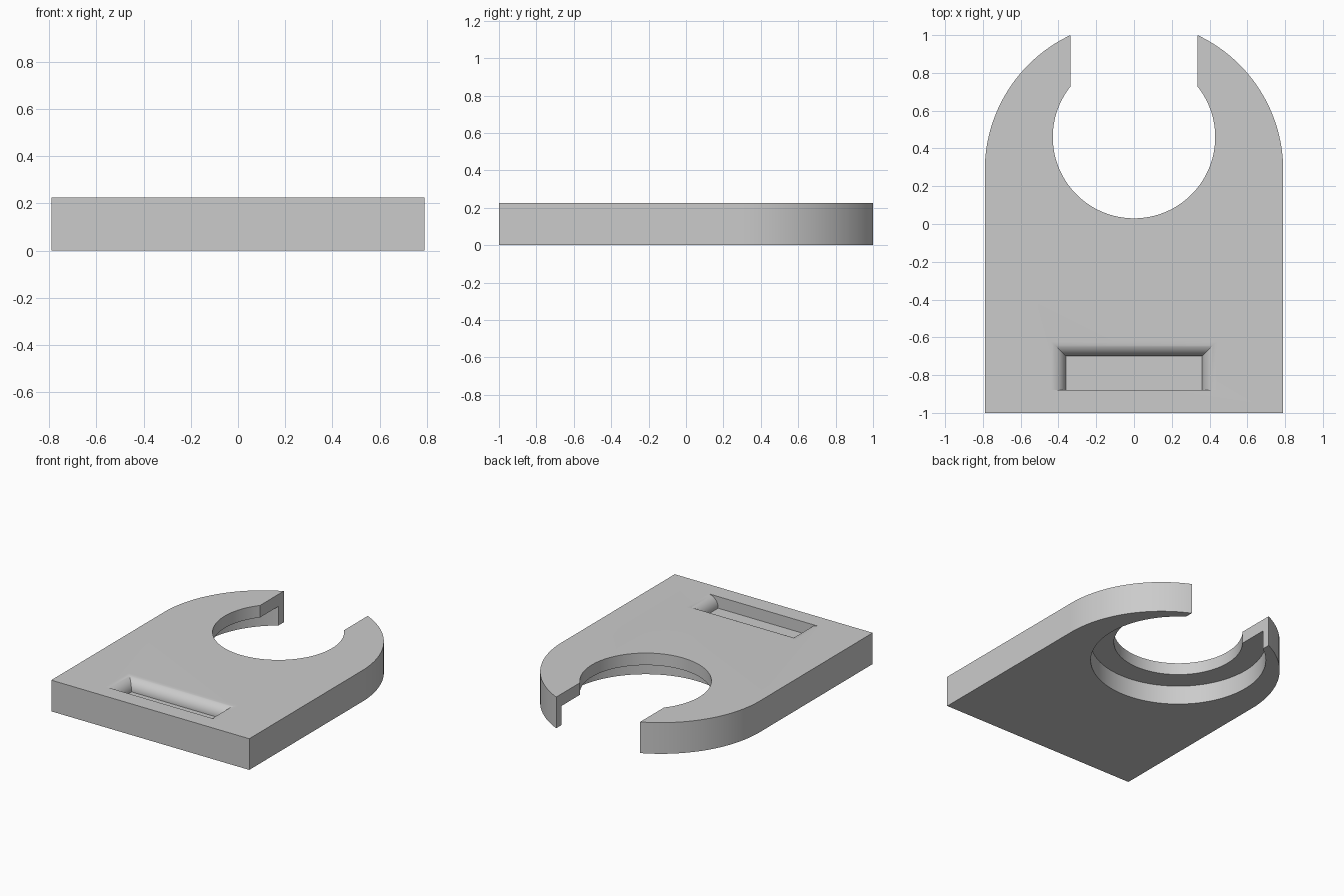
import bpy, bmesh
from math import sin, cos, pi

cube = bpy.data.objects.get("Cube")
if cube:
    bpy.data.objects.remove(cube, do_unlink=True)

HALF_W, TOP, BOTTOM_Y = 0.79, 0.225, -1.0
ARC_Y = 0.285            # centre of the rounded end
HOLE_Y, HOLE_R, RECESS_R = 0.46, 0.43, 0.585
LIP_Z = 0.138            # underside of the lip around the hole
SLOT = 0.335
FILLET = 0.08

grey = bpy.data.materials.new("plain grey")
grey.use_nodes = True
colour = (0.6, 0.6, 0.6, 1)
grey.diffuse_color = colour
grey.node_tree.nodes["Principled BSDF"].inputs["Base Color"].default_value = colour


def loft(name, rings):
    """Closed solid through a stack of (outline, z) rings, bottom to top."""
    bm = bmesh.new()
    loops = [[bm.verts.new((x, y, z)) for x, y in pts] for pts, z in rings]
    n = len(loops[0])
    for a, b in zip(loops, loops[1:]):
        for i in range(n):
            j = (i + 1) % n
            bm.faces.new((a[i], a[j], b[j], b[i]))
    bm.faces.new(loops[0][::-1])
    bm.faces.new(loops[-1])
    bmesh.ops.recalc_face_normals(bm, faces=bm.faces)
    mesh = bpy.data.meshes.new(name)
    bm.to_mesh(mesh)
    bm.free()
    obj = bpy.data.objects.new(name, mesh)
    bpy.context.collection.objects.link(obj)
    obj.data.materials.append(grey)
    return obj


def arc(r, cy, sweep, n):
    return [(r * cos(sweep * i / n), cy + r * sin(sweep * i / n)) for i in range(n + 1)]


def rect(w, y0, y1):
    return [(-w, y0), (w, y0), (w, y1), (-w, y1)]


# Plate with a rounded back end
outline = [(-HALF_W, BOTTOM_Y), (HALF_W, BOTTOM_Y)] + arc(HALF_W, ARC_Y, pi, 96)
plate = loft("clip_plate", [(outline, 0), (outline, TOP)])

# Cutters: hole, wider recess from below, open slot
hole = arc(HOLE_R, HOLE_Y, 2 * pi, 128)[:-1]
recess = arc(RECESS_R, HOLE_Y, 2 * pi, 128)[:-1]
slot = rect(SLOT, HOLE_Y, 1.3)
cutters = [
    loft("hole_cutter", [(hole, -0.1), (hole, 0.4)]),
    loft("recess_cutter", [(recess, -0.1), (recess, LIP_Z)]),
    loft("slot_cutter", [(slot, -0.2), (slot, 0.5)]),
]

# Pocket cutter: straight front wall, rounded-over sides and back
pocket = [(rect(0.36, -0.88, -0.70), TOP - FILLET - 0.004)]
for i in range(17):
    t = i / 16 * pi / 2
    o = FILLET * (1 - cos(t))
    pocket.append((rect(0.36 + o, -0.88, -0.70 + o), TOP - FILLET * (1 - sin(t))))
pocket.append((pocket[-1][0], TOP + 0.1))
cutters.append(loft("pocket_cutter", pocket))

for c in cutters:
    c.hide_render = True
    mod = plate.modifiers.new(c.name, "BOOLEAN")
    mod.operation, mod.solver, mod.object = "DIFFERENCE", "EXACT", c

# Bake the cuts, drop the cutters, smooth the curved walls
depsgraph = bpy.context.evaluated_depsgraph_get()
baked = bpy.data.meshes.new_from_object(plate.evaluated_get(depsgraph))
plate.modifiers.clear()
plate.data = baked
baked.name = "clip_plate"
for c in cutters:
    bpy.data.objects.remove(c, do_unlink=True)

bpy.ops.object.select_all(action="DESELECT")
plate.select_set(True)
bpy.context.view_layer.objects.active = plate
bpy.ops.object.shade_smooth_by_angle(angle=pi / 7)
